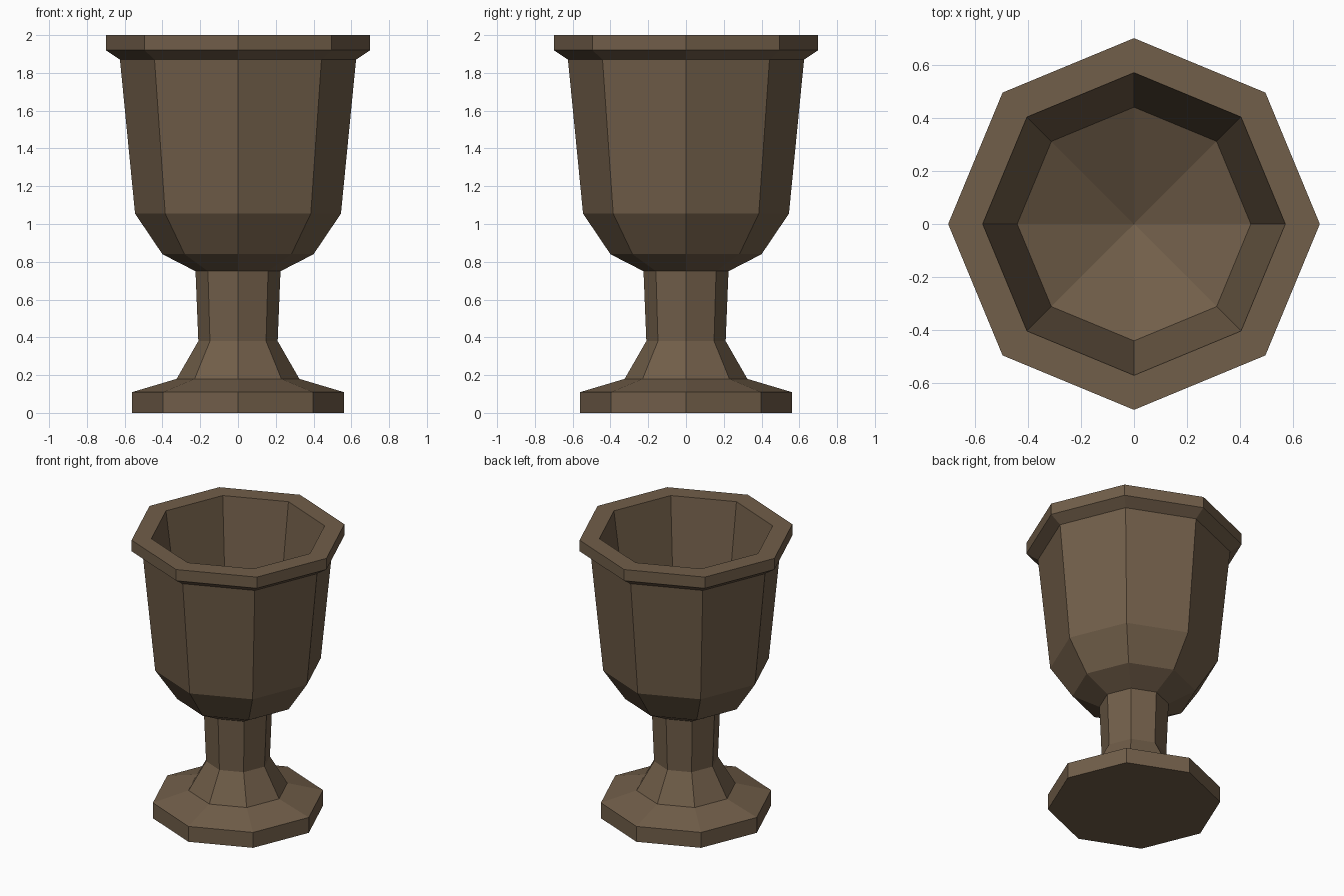
import bpy, bmesh
from math import cos, sin, tau

if "Cube" in bpy.data.objects:
    bpy.data.objects.remove(bpy.data.objects["Cube"])

SIDES = 8

# Half-profile (radius, height), from the underside up, over the rim and into the bowl
PROFILE = [
    (0.56, 0.0), (0.56, 0.11), (0.325, 0.18),               # foot
    (0.21, 0.38), (0.225, 0.75),                            # stem
    (0.40, 0.84), (0.545, 1.055), (0.625, 1.87),            # bowl outside
    (0.70, 1.92), (0.70, 2.0), (0.57, 2.0),                 # rim
    (0.44, 1.06),                                           # bowl inside
]
BOWL_FLOOR = 0.83


def lathe(name, profile, floor_z, material):
    bm = bmesh.new()
    rings = [[bm.verts.new((r * cos(tau * i / SIDES), r * sin(tau * i / SIDES), z))
              for i in range(SIDES)] for r, z in profile]
    for low, high in zip(rings, rings[1:]):
        for i in range(SIDES):
            j = (i + 1) % SIDES
            bm.faces.new((low[i], low[j], high[j], high[i]))
    # flat underside and sunken cone at the bottom of the bowl
    bm.faces.new(rings[0][::-1])
    centre = bm.verts.new((0, 0, floor_z))
    for i in range(SIDES):
        bm.faces.new((rings[-1][i], rings[-1][(i + 1) % SIDES], centre))
    bmesh.ops.recalc_face_normals(bm, faces=bm.faces[:])
    mesh = bpy.data.meshes.new(name)
    bm.to_mesh(mesh)
    bm.free()
    mesh.materials.append(material)
    obj = bpy.data.objects.new(name, mesh)
    bpy.context.collection.objects.link(obj)
    return obj


wood = bpy.data.materials.new("dark_wood")
wood.diffuse_color = (0.165, 0.112, 0.067, 1)
wood.use_nodes = True
wood.node_tree.nodes["Principled BSDF"].inputs["Base Color"].default_value = wood.diffuse_color

lathe("goblet", PROFILE, BOWL_FLOOR, wood)
